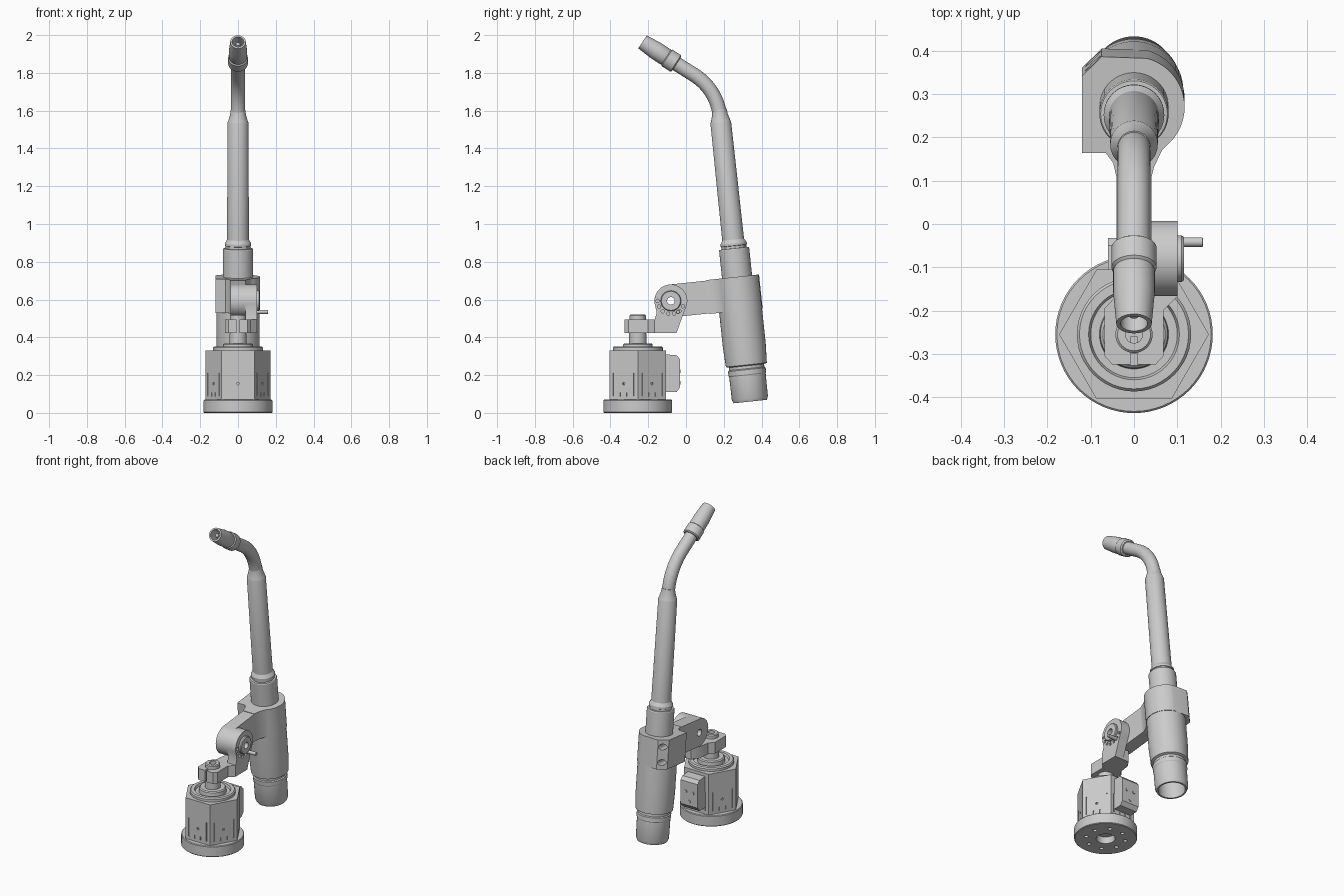
import bpy, bmesh
from math import sin, cos, tan, pi, radians
from mathutils import Vector, Matrix

if "Cube" in bpy.data.objects:
    bpy.data.objects.remove(bpy.data.objects["Cube"])

BASE_Y = -0.255
PIVOT_Y, PIVOT_Z = -0.08, 0.593
TORCH = Vector((0, 0.34, 0.06))                  # lower end of torch axis
AX = Vector((0, -0.105, 0.9945)).normalized()    # along torch
AV = Vector((0, 0.9945, 0.105)).normalized()     # across torch, backwards


def finish(name, bm):
    bmesh.ops.remove_doubles(bm, verts=bm.verts, dist=1e-5)
    bmesh.ops.recalc_face_normals(bm, faces=bm.faces)
    me = bpy.data.meshes.new(name)
    bm.to_mesh(me)
    bm.free()
    ob = bpy.data.objects.new(name, me)
    bpy.context.collection.objects.link(ob)
    return ob


def lathe(name, prof, origin=(0, BASE_Y, 0), axis=(0, 0, 1), steps=48):
    """Revolve (radius, height) points about an axis."""
    bm = bmesh.new()
    vs = [bm.verts.new((r, 0, h)) for r, h in prof]
    es = [bm.edges.new(p) for p in zip(vs, vs[1:])]
    bmesh.ops.spin(bm, geom=vs + es, cent=(0, 0, 0), axis=(0, 0, 1), angle=2 * pi, steps=steps)
    rot = Vector(axis).to_track_quat('Z', 'Y').to_matrix().to_4x4()
    bm.transform(Matrix.Translation(Vector(origin)) @ rot)
    return finish(name, bm)


def prism(name, pts, place, lo, hi):
    """Extrude a 2D outline; place(a, b, h) gives the 3D point."""
    bm = bmesh.new()
    a = [bm.verts.new(place(p, q, lo)) for p, q in pts]
    b = [bm.verts.new(place(p, q, hi)) for p, q in pts]
    bm.faces.new(a)
    bm.faces.new(b)
    for i in range(len(pts)):
        j = (i + 1) % len(pts)
        bm.faces.new((a[i], a[j], b[j], b[i]))
    return finish(name, bm)


def arc(cx, cy, r, a0, a1, n=20):
    return [(cx + r * cos(radians(a0 + (a1 - a0) * i / n)),
             cy + r * sin(radians(a0 + (a1 - a0) * i / n))) for i in range(n + 1)]


def flat(x, y, h): return Vector((x, y, h))
def side(y, z, h): return Vector((h, y, z))
def torch(x, v, t): return TORCH + Vector((x, 0, 0)) + AV * v + AX * t
def torch_side(v, t, h): return torch(h, v, t)


def rod(centre, axis, r, length, steps=16):
    c, d = Vector(centre), Vector(axis).normalized()
    return lathe("cutter", [(0, -length / 2), (r, -length / 2), (r, length / 2), (0, length / 2)],
                 c, d, steps)


def box(centre, size, turn=0):
    bm = bmesh.new()
    bmesh.ops.create_cube(bm, size=1)
    bm.transform(Matrix.Translation(centre) @ Matrix.Rotation(turn, 4, 'Z') @ Matrix.Diagonal((*size, 1)))
    return finish("cutter", bm)


def cut(ob, cutters):
    for c in cutters:
        c.hide_render = True
        m = ob.modifiers.new("cut", 'BOOLEAN')
        m.operation, m.solver, m.object = 'DIFFERENCE', 'EXACT', c
        bpy.context.view_layer.objects.active = ob
        bpy.ops.object.modifier_apply(modifier=m.name)
        bpy.data.objects.remove(c)


# round mounting flange with centre recess and bolt circle underneath
flange = lathe("base_flange", [(0, 0.04), (0.05, 0.04), (0.055, 0), (0.178, 0), (0.182, 0.004),
                               (0.182, 0.066), (0.178, 0.07), (0, 0.07)], steps=64)
cut(flange, [rod((0.115 * cos(k * pi / 4 + 0.3), BASE_Y + 0.115 * sin(k * pi / 4 + 0.3), 0),
                 (0, 0, 1), 0.012, 0.06) for k in range(8)])

# hexagonal sensor housing with slots and screw holes in the faces
hexa = prism("hex_housing", [(0.173 * cos(k * pi / 3), BASE_Y + 0.173 * sin(k * pi / 3))
                             for k in range(6)], flat, 0.07, 0.33)
cutters = []
for k in range(6):
    a = pi / 6 + k * pi / 3
    n, s = Vector((cos(a), sin(a), 0)), Vector((-sin(a), cos(a), 0))
    face = Vector((0, BASE_Y, 0)) + n * 0.15
    if k != 1:
        cutters.append(rod(face + Vector((0, 0, 0.155)), n, 0.007, 0.02, 12))
    for sg in (-1, 1):
        cutters.append(box(face + s * sg * 0.062 + Vector((0, 0, 0.15)), (0.012, 0.006, 0.12), a))
        cutters.append(box(face + s * sg * 0.02 + Vector((0, 0, 0.098)), (0.012, 0.006, 0.022), a))
cut(hexa, cutters)

# connector box on the back of the housing
prism("connector_box", [(-0.11, 0.11), (-0.05, 0.11), (-0.032, 0.135), (-0.032, 0.285),
                        (-0.05, 0.305), (-0.11, 0.31)], side, -0.06, 0.06)
for i, (x, z) in enumerate(((-0.025, 0.22), (0.025, 0.22), (0, 0.16))):
    lathe("connector_screw_%d" % i, [(0, 0), (0.01, 0), (0.01, 0.006), (0, 0.006)],
          (x, -0.034, z), (0, 1, 0), 16)

# stepped collar and shaft above the housing
lathe("top_collar", [(0, 0.325), (0.132, 0.325), (0.132, 0.345), (0.126, 0.352), (0.105, 0.352),
                     (0.1, 0.338), (0.08, 0.338), (0.078, 0.362), (0.072, 0.368), (0, 0.368)])
lathe("shaft", [(0, 0.36), (0.046, 0.36), (0.046, 0.42), (0.043, 0.42), (0.043, 0.515),
                (0.038, 0.52), (0.02, 0.52), (0.02, 0.49), (0, 0.49)])

# split clamp gripping the shaft, running back under the pivot plate
clamp = prism("shaft_clamp", [(-0.05, -0.325), (0.05, -0.325), (0.068, -0.305), (0.068, -0.2),
                              (0.1, -0.168), (0.1, -0.05), (0, -0.05), (-0.03, -0.09),
                              (-0.04, -0.165), (-0.068, -0.195), (-0.068, -0.305)], flat, 0.423, 0.495)
cut(clamp, [box((0, -0.31, 0.46), (0.014, 0.1, 0.2))])

# pivot plate with the ring of index holes
plate = prism("pivot_plate", arc(PIVOT_Y, PIVOT_Z, 0.087, -30, 190, 30) +
              [(-0.155, 0.53), (-0.165, 0.495), (-0.165, 0.423), (-0.05, 0.423)], side, 0.04, 0.1)
holes = [rod((0.1, PIVOT_Y + 0.07 * cos(radians(a)), PIVOT_Z + 0.07 * sin(radians(a))),
             (1, 0, 0), 0.009, 0.04, 12) for a in range(180, 361, 26)]
cut(plate, holes + [rod((0.07, PIVOT_Y, PIVOT_Z), (1, 0, 0), 0.021, 0.3, 32)])
lathe("pivot_washer", [(0.02, 0), (0.054, 0), (0.054, 0.01), (0.05, 0.015), (0.02, 0.015), (0.02, 0)],
      (0.1, PIVOT_Y, PIVOT_Z), (1, 0, 0))
lathe("index_pin", [(0, -0.03), (0.011, -0.03), (0.011, 0.058), (0.009, 0.06), (0, 0.06)],
      (0.1, -0.042, 0.535), (1, 0, 0), 20)

# torch arm with rounded end, and the clamp block around the torch body
arm = prism("torch_arm", arc(-0.362, 0.574, 0.087, 90, 270, 24) + [(-0.07, 0.487), (-0.07, 0.661)],
            torch_side, -0.04, 0.04)
cut(arm, [rod((0, PIVOT_Y, PIVOT_Z), (1, 0, 0), 0.021, 0.3, 32)])
block = prism("torch_clamp", [(-0.04, -0.165), (0.04, -0.165), (0.046, -0.14), (0.065, -0.1)] +
              arc(0, 0, 0.117, -50, 75, 24) +
              [(-0.075, 0.117), (-0.12, 0.072), (-0.12, -0.107), (-0.065, -0.107), (-0.048, -0.13)],
              torch, 0.484, 0.664)
cut(block, [rod(torch(-0.095, 0.08, t), AV, 0.018, 0.12, 24) for t in (0.526, 0.622)])

# torch body: hollow end, barrel, collars and long handle
lathe("torch_body", [(0, 0.12), (0.078, 0.12), (0.078, 0), (0.088, 0), (0.096, 0.018), (0.097, 0.14),
                     (0.1, 0.145), (0.1, 0.17), (0.094, 0.175), (0.094, 0.19), (0.109, 0.195),
                     (0.114, 0.3), (0.114, 0.487), (0.08, 0.487), (0.08, 0.81), (0.077, 0.815),
                     (0.066, 0.816), (0.066, 0.828), (0.07, 0.83), (0.07, 0.842), (0.058, 0.862),
                     (0.055, 1.485), (0.052, 1.493), (0.042, 1.525), (0.038, 1.555), (0, 1.555)],
      TORCH, AX, 56)

# bent neck: straight, fillet arc, straight
NOZ_DIR = Vector((0, -cos(radians(33)), sin(radians(33))))
NOZ = Vector((0, -0.05, 1.847))
corner, start, bend = Vector((0, 0.165, 1.71)), TORCH + AX * 1.5, AX.angle(NOZ_DIR)
tl = 0.14
p0 = corner - AX * tl
rad = tl / tan(bend / 2)
inward = (NOZ_DIR - AX * NOZ_DIR.dot(AX)).normalized()
path = [start] + [p0 + AX * rad * sin(bend * i / 16) + inward * rad * (1 - cos(bend * i / 16))
                  for i in range(17)] + [NOZ + NOZ_DIR * 0.03]
bm = bmesh.new()
rings = []
for i, p in enumerate(path):
    d = (path[min(i + 1, len(path) - 1)] - path[max(i - 1, 0)]).normalized()
    w = Vector((1, 0, 0)).cross(d)
    rings.append([bm.verts.new(p + Vector((0.038 * cos(2 * pi * k / 32), 0, 0))
                               + w * 0.038 * sin(2 * pi * k / 32)) for k in range(32)])
for a, b in zip(rings, rings[1:]):
    for k in range(32):
        bm.faces.new((a[k], a[(k + 1) % 32], b[(k + 1) % 32], b[k]))
bm.faces.new(rings[0])
bm.faces.new(rings[-1])
finish("neck", bm)

# hollow nozzle with contact tip inside
lathe("nozzle", [(0, 0), (0.044, 0), (0.052, 0.006), (0.052, 0.06), (0.046, 0.065), (0.048, 0.07),
                 (0.048, 0.13), (0.041, 0.215), (0.031, 0.215), (0.031, 0.12), (0, 0.12)], NOZ, NOZ_DIR)
lathe("contact_tip", [(0, 0.11), (0.016, 0.11), (0.016, 0.17), (0.01, 0.195), (0, 0.195)],
      NOZ, NOZ_DIR, 24)

# smooth round surfaces, keep hard edges
for ob in bpy.context.scene.objects:
    ob.select_set(True)
    bpy.context.view_layer.objects.active = ob
bpy.ops.object.shade_smooth_by_angle(angle=radians(30))
